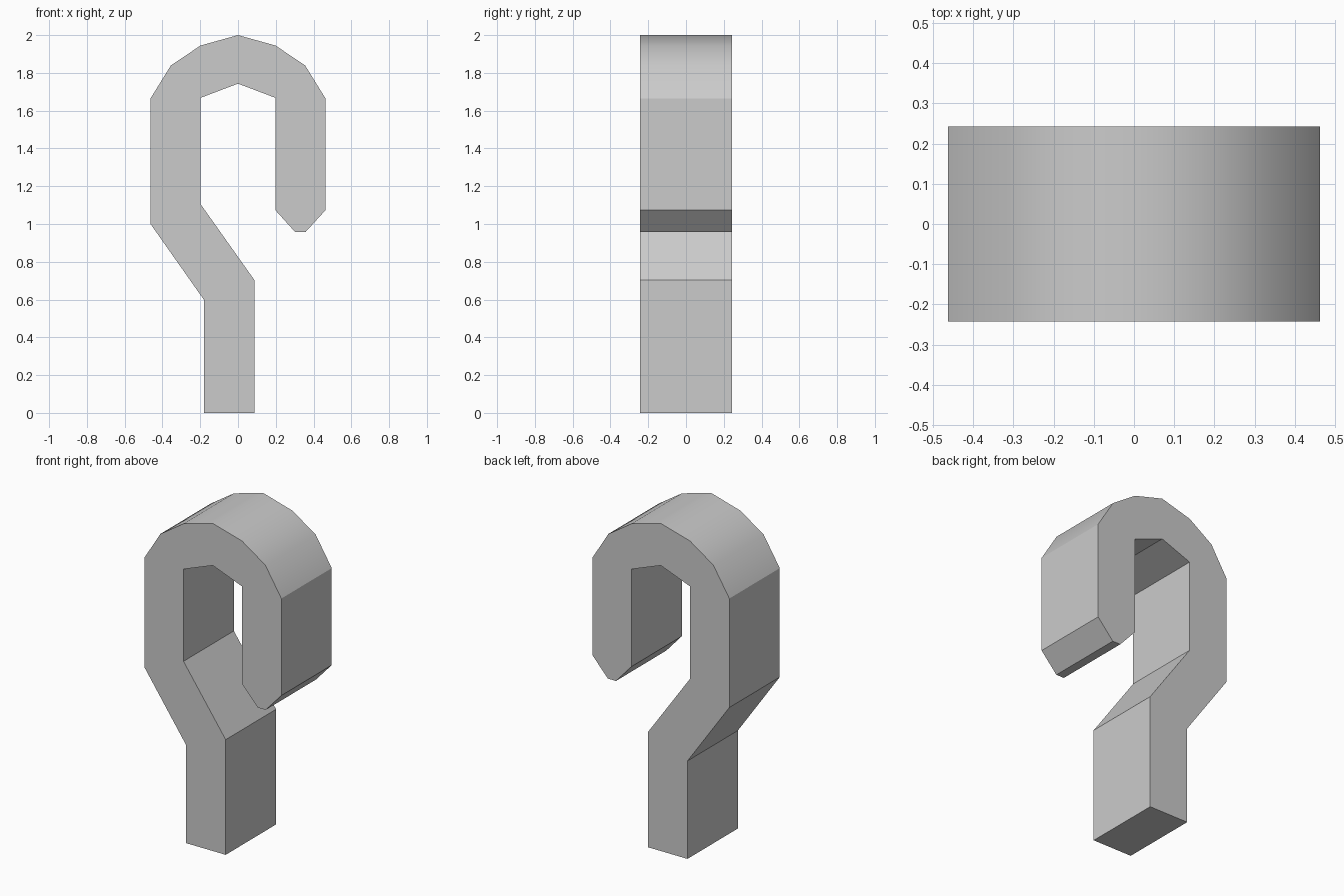
import bpy
import bmesh
import math
from mathutils import Vector

cube = bpy.data.objects.get("Cube")
if cube:
    bpy.data.objects.remove(cube, do_unlink=True)

# Plain grey material
grey = bpy.data.materials.new("light grey")
grey.use_nodes = True
colour = (0.6, 0.6, 0.6, 1.0)
grey.diffuse_color = colour
grey.node_tree.nodes["Principled BSDF"].inputs["Base Color"].default_value = colour

HALF_DEPTH = 0.243

# Hook outline as (x, z): the arch is mirrored about the centre line
arch = [(-0.463, 1.665), (-0.355, 1.84), (-0.198, 1.945)]
mirrored_arch = [(-x, z) for x, z in reversed(arch)]
stem_left = [(-0.18, 0), (-0.18, 0.598), (-0.463, 1.0)]
tip = [(0.463, 1.073), (0.357, 0.957), (0.303, 0.957), (0.198, 1.073)]
inner_arch = [(0.198, 1.668), (0, 1.743), (-0.198, 1.668)]
stem_right = [(-0.198, 1.105), (0.087, 0.703), (0.087, 0)]
outline = stem_left + arch + [(0, 2.0)] + mirrored_arch + tip + inner_arch + stem_right

# Extrude the outline from front to back
bm = bmesh.new()
front = bm.faces.new([bm.verts.new((x, -HALF_DEPTH, z)) for x, z in outline])
extruded = bmesh.ops.extrude_face_region(bm, geom=[front], use_keep_orig=True)
back_verts = [g for g in extruded["geom"] if isinstance(g, bmesh.types.BMVert)]
bmesh.ops.translate(bm, verts=back_verts, vec=Vector((0, 2 * HALF_DEPTH, 0)))
bmesh.ops.recalc_face_normals(bm, faces=bm.faces)

mesh = bpy.data.meshes.new("hook")
bm.to_mesh(mesh)
bm.free()
mesh.materials.append(grey)
hook = bpy.data.objects.new("hook", mesh)
bpy.context.collection.objects.link(hook)

# Smooth the crown of the arch, keep the other edges sharp
bpy.ops.object.select_all(action="DESELECT")
hook.select_set(True)
bpy.context.view_layer.objects.active = hook
bpy.ops.object.shade_smooth_by_angle(angle=math.radians(31.6))
